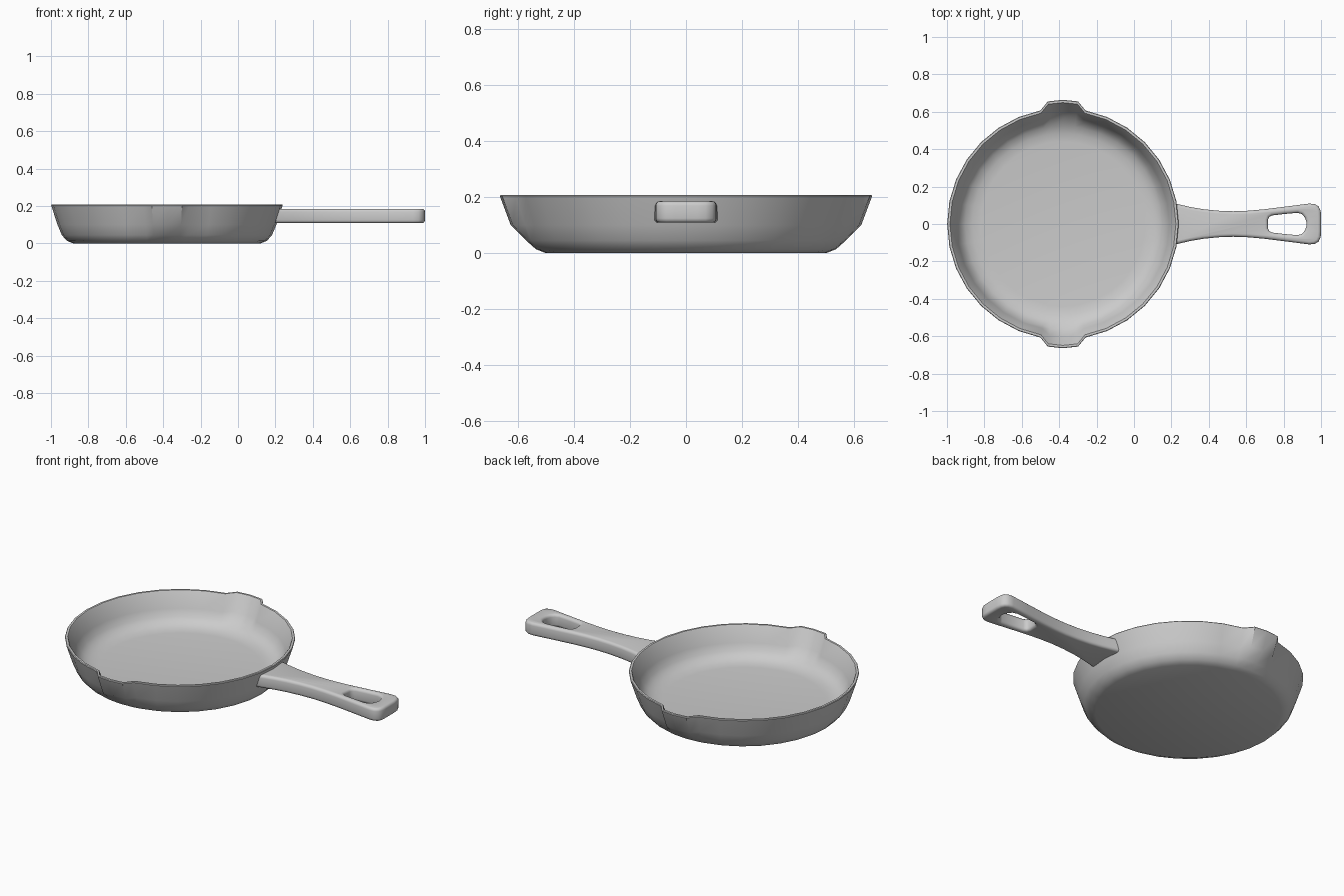
import bpy, bmesh
from math import sin, cos, radians, pi
from mathutils import Vector

if "Cube" in bpy.data.objects:
    bpy.data.objects.remove(bpy.data.objects["Cube"])

CX = -0.38  # centre of the pan


def smooth(obj, angle):
    bpy.ops.object.select_all(action='DESELECT')
    obj.select_set(True)
    bpy.context.view_layer.objects.active = obj
    bpy.ops.object.shade_smooth_by_angle(angle=radians(angle))


# Pan body: 32-sided profile (radius, height, spout bulge), outside then inside
profile = [(0.50, 0.0, 0), (0.535, 0.014, 0), (0.562, 0.045, 0.008), (0.585, 0.10, 0.04),
           (0.619, 0.204, 0.045), (0.616, 0.208, 0.045), (0.604, 0.208, 0.045),
           (0.600, 0.203, 0.045), (0.569, 0.115, 0.032), (0.550, 0.075, 0.012),
           (0.523, 0.050, 0), (0.485, 0.035, 0), (0.44, 0.03, 0)]

# Extra columns beside each pouring spout: (angle, bulge weight)
columns = [(i * 11.25, 1.0 if i in (8, 24) else 0.0) for i in range(32)]
columns += [(a + s * 7.0, 0.92) for a in (90, 270) for s in (-1, 1)]
columns.sort()

bm = bmesh.new()
rings = []
for r, z, bulge in profile:
    ring = []
    for a, w in columns:
        rr = r + bulge * w
        ring.append(bm.verts.new((CX + rr * cos(radians(a)), rr * sin(radians(a)), z)))
    rings.append(ring)
n = len(columns)
for lo, hi in zip(rings, rings[1:]):
    for i in range(n):
        j = (i + 1) % n
        bm.faces.new((lo[i], lo[j], hi[j], hi[i]))
bm.faces.new(rings[0][::-1])
bm.faces.new(rings[-1])
bmesh.ops.recalc_face_normals(bm, faces=bm.faces)
mesh = bpy.data.meshes.new("pan_body")
bm.to_mesh(mesh)
bm.free()
pan = bpy.data.objects.new("pan_body", mesh)
bpy.context.collection.objects.link(pan)
smooth(pan, 38)

# Handle: mirrored outline with a hanging hole, rounded edges
half_outline = [(0.15, 0.125), (0.235, 0.106), (0.30, 0.091), (0.37, 0.079), (0.45, 0.071),
                (0.53, 0.068), (0.61, 0.071), (0.70, 0.079), (0.82, 0.094), (0.935, 0.109),
                (0.965, 0.107), (0.987, 0.094), (0.998, 0.070), (1.0, 0.04)]
half_hole = [(0.716, 0.022), (0.722, 0.037), (0.738, 0.046), (0.80, 0.053), (0.875, 0.060),
             (0.898, 0.053), (0.914, 0.034), (0.921, 0.012)]
curve = bpy.data.curves.new("handle_outline", 'CURVE')
curve.dimensions = '2D'
curve.fill_mode = 'BOTH'
for half in (half_outline, half_hole):
    pts = half + [(x, -y) for x, y in reversed(half)]
    spline = curve.splines.new('POLY')
    spline.points.add(len(pts) - 1)
    for p, (x, y) in zip(spline.points, pts):
        p.co = (x, y, 0, 1)
    spline.use_cyclic_u = True
BEVEL = 0.016
curve.bevel_depth = BEVEL
curve.bevel_resolution = 2
curve.offset = -BEVEL
curve.extrude = 0.0385 - BEVEL
outline = bpy.data.objects.new("handle_outline", curve)
bpy.context.collection.objects.link(outline)
bpy.context.view_layer.update()
mesh = bpy.data.meshes.new_from_object(outline.evaluated_get(bpy.context.evaluated_depsgraph_get()))
bpy.data.objects.remove(outline)

# Trim the handle root inside the sloping pan wall
bm = bmesh.new()
bm.from_mesh(mesh)
bmesh.ops.translate(bm, verts=bm.verts, vec=(0, 0, 0.147))
bmesh.ops.remove_doubles(bm, verts=bm.verts, dist=0.0005)
bmesh.ops.bisect_plane(bm, geom=bm.verts[:] + bm.edges[:] + bm.faces[:],
                       plane_co=(0.211, 0, 0.15), plane_no=Vector((1, 0, -0.32)).normalized(),
                       clear_inner=True)
bmesh.ops.recalc_face_normals(bm, faces=bm.faces)
bm.to_mesh(mesh)
bm.free()
handle = bpy.data.objects.new("handle", mesh)
mesh.name = "handle"
bpy.context.collection.objects.link(handle)
smooth(handle, 40)
